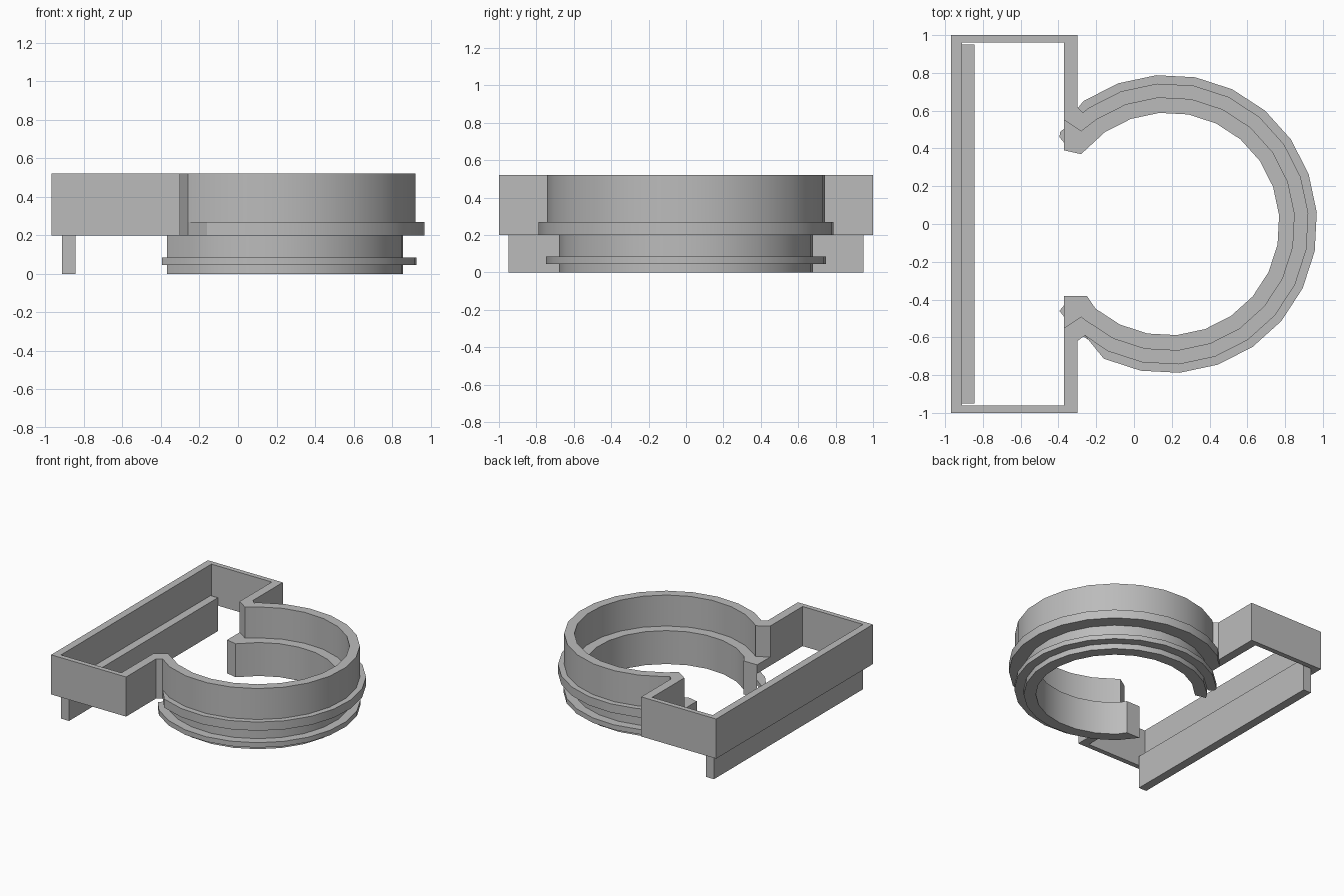
import bpy
import bmesh
from math import radians, cos, sin

if "Cube" in bpy.data.objects:
    bpy.data.objects.remove(bpy.data.objects["Cube"], do_unlink=True)

grey = bpy.data.materials.new("plain grey")
grey.use_nodes = True
COLOUR = (0.5, 0.5, 0.5, 1)
grey.diffuse_color = COLOUR
grey.node_tree.nodes["Principled BSDF"].inputs["Base Color"].default_value = COLOUR

RING_X = 0.18          # ring centre
STEP, OFFSET = 15, 4.5  # facet size and rotation in degrees


def arc(r, first, last):
    """Ring facet corners, counted in steps from the offset angle."""
    angles = [radians(OFFSET + STEP * i) for i in range(first, last + 1)]
    return [(RING_X + r * cos(a), r * sin(a)) for a in angles]


def prism(name, outline, z0, z1):
    """Extrude a closed plan outline from z0 to z1."""
    bm = bmesh.new()
    base = bm.faces.new([bm.verts.new((x, y, z0)) for x, y in outline])
    top = bmesh.ops.extrude_face_region(bm, geom=[base], use_keep_orig=True)
    verts = [v for v in top["geom"] if isinstance(v, bmesh.types.BMVert)]
    bmesh.ops.translate(bm, vec=(0, 0, z1 - z0), verts=verts)
    bmesh.ops.recalc_face_normals(bm, faces=bm.faces)
    caps = [f for f in bm.faces if len(f.verts) > 4]
    bmesh.ops.triangulate(bm, faces=caps)
    mesh = bpy.data.meshes.new(name)
    bm.to_mesh(mesh)
    bm.free()
    mesh.materials.append(grey)
    obj = bpy.data.objects.new(name, mesh)
    bpy.context.collection.objects.link(obj)
    bpy.ops.object.select_all(action="DESELECT")
    obj.select_set(True)
    bpy.context.view_layer.objects.active = obj
    bpy.ops.object.shade_smooth_by_angle(angle=radians(25))
    return obj


# Rectangular frame, open where it meets the ring
half = [(-0.30, 0.62), (-0.30, 1.0), (-0.97, 1.0)]
inner = [(-0.91, 0.96), (-0.37, 0.96), (-0.37, 0.55)]
frame = half + [(x, -y) for x, y in reversed(half)]
frame += [(x, -y) for x, y in reversed(inner)] + inner
prism("rectangular_frame", frame, 0.20, 0.52)

# Long strip hanging inside the left wall
strip = [(-0.915, -0.95), (-0.845, -0.95), (-0.845, 0.95), (-0.915, 0.95)]
prism("hanging_strip", strip, 0, 0.27)

# Upper ring wall with angled joints to the frame
upper = arc(0.745, -8, 8)
upper += [(-0.27, 0.59), (-0.30, 0.62), (-0.37, 0.55), (-0.28, 0.49)]
upper += arc(0.67, -9, 8)[::-1]
upper += [(-0.28, -0.49), (-0.37, -0.55), (-0.30, -0.62), (-0.26, -0.59)]
prism("upper_ring_wall", upper, 0.27, 0.52)

# Wide flange
flange = arc(0.79, -8, 8)
flange += [(-0.30, 0.61), (-0.37, 0.55), (-0.37, 0.39)]
flange += arc(0.68, -9, 9)[::-1]
flange += [(-0.37, -0.38), (-0.37, -0.55), (-0.30, -0.62), (-0.26, -0.59)]
prism("wide_flange", flange, 0.20, 0.27)

# Lower ring wall, whose top forms the inner ledge
lower = arc(0.68, -9, 9) + [(-0.37, 0.39), (-0.28, 0.37)]
lower += arc(0.59, -9, 8)[::-1] + [(-0.25, -0.38), (-0.37, -0.38)]
prism("lower_ring_wall", lower, 0, 0.27)

# Thin snap ridge near the bottom
ridge = arc(0.75, -9, 9) + [(-0.395, 0.46), (-0.37, 0.43)]
ridge += arc(0.675, -9, 9)[::-1] + [(-0.37, -0.43), (-0.395, -0.46)]
prism("snap_ridge", ridge, 0.045, 0.085)
